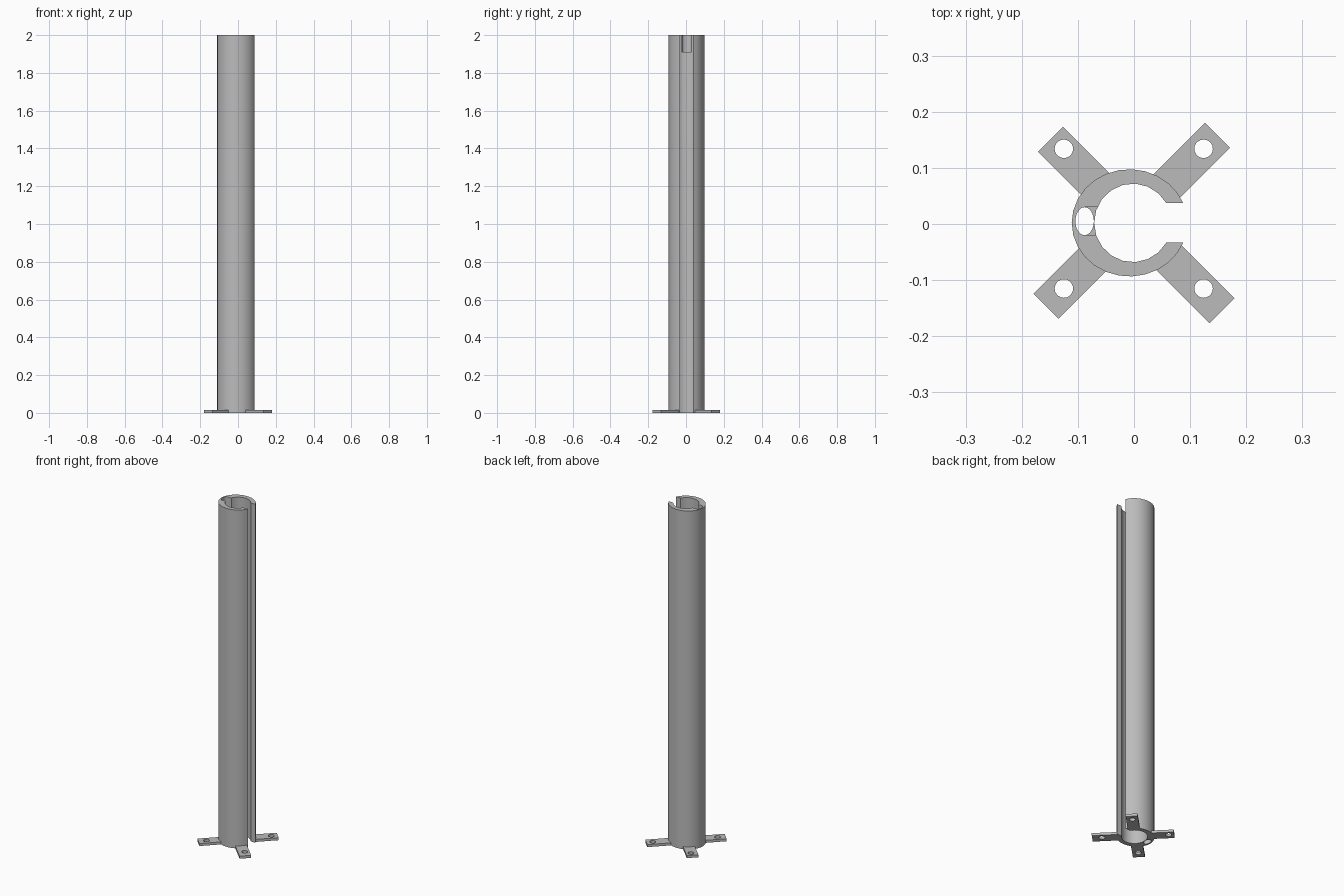
import bpy, bmesh
from math import cos, sin, pi, asin, radians
from mathutils import Matrix, Vector

cube = bpy.data.objects.get("Cube")
if cube:
    bpy.data.objects.remove(cube, do_unlink=True)

grey = bpy.data.materials.new("plain grey")
grey.use_nodes = True
colour = (0.5, 0.5, 0.5, 1)
grey.diffuse_color = colour
grey.node_tree.nodes["Principled BSDF"].inputs["Base Color"].default_value = colour


def prism(name, outline, z0, z1):
    """Extrude a closed 2D outline from z0 to z1."""
    bm = bmesh.new()
    face = bm.faces.new([bm.verts.new((x, y, z0)) for x, y in outline])
    top = bmesh.ops.extrude_face_region(bm, geom=[face])["geom"]
    bmesh.ops.translate(bm, vec=(0, 0, z1 - z0),
                        verts=[v for v in top if isinstance(v, bmesh.types.BMVert)])
    bmesh.ops.recalc_face_normals(bm, faces=bm.faces)
    mesh = bpy.data.meshes.new(name)
    bm.to_mesh(mesh)
    bm.free()
    mesh.materials.append(grey)
    obj = bpy.data.objects.new(name, mesh)
    bpy.context.collection.objects.link(obj)
    return obj


def arc(cx, cy, rx, ry, a0, a1, n):
    return [(cx + rx * cos(a0 + (a1 - a0) * i / n),
             cy + ry * sin(a0 + (a1 - a0) * i / n)) for i in range(n + 1)]


def ellipse(cx, cy, rx, ry, n):
    return arc(cx, cy, rx, ry, 0, 2 * pi, n)[:-1]


def cut(obj, cutters):
    """Subtract the cutters, bake the result and drop the cutters."""
    for c in cutters:
        c.hide_render = True
        mod = obj.modifiers.new("cut", 'BOOLEAN')
        mod.operation, mod.solver, mod.object = 'DIFFERENCE', 'EXACT', c
    bpy.context.view_layer.update()
    graph = bpy.context.evaluated_depsgraph_get()
    mesh = bpy.data.meshes.new_from_object(obj.evaluated_get(graph))
    obj.modifiers.clear()
    obj.data = mesh
    for c in cutters:
        bpy.data.objects.remove(c, do_unlink=True)


def smooth(obj):
    bpy.ops.object.select_all(action='DESELECT')
    obj.select_set(True)
    bpy.context.view_layer.objects.active = obj
    bpy.ops.object.shade_smooth_by_angle(angle=radians(35))


# Tube: C-shaped section, open towards +x
gap, cy = 0.035, 0.002
outer_r = (0.103, 0.0955)
inner_r = (0.069, 0.07)
a, b = asin(gap / outer_r[1]), asin(gap / inner_r[1])
section = (arc(-0.008, cy, *outer_r, a, 2 * pi - a, 24)
           + arc(-0.002, cy, *inner_r, 2 * pi - b, b, 16))
tube = prism("slotted_tube", section, 0, 2)

# Channel running down the thick wall, and the notch opening it at the top
channel = prism("channel_cutter", ellipse(-0.088, 0.005, 0.0165, 0.025, 20), -0.1, 2.1)
notch = prism("notch_cutter",
              [(-0.088, -0.02), (-0.03, -0.02), (-0.03, 0.03), (-0.088, 0.03)], 1.91, 2.1)
cut(tube, [channel, notch])
smooth(tube)

# Four flat mounting feet: name, end centre, bolt hole centre
feet = [("foot_back_left", (0.149, 0.158), (0.124, 0.134)),
        ("foot_back_right", (-0.149, 0.151), (-0.125, 0.134)),
        ("foot_front_right", (-0.1565, -0.1465), (-0.125, -0.115)),
        ("foot_front_left", (0.1565, -0.1545), (0.124, -0.115))]
for name, end, hole in feet:
    end = Vector(end)
    out = Vector((1 if end.x > 0 else -1, 1 if end.y > 0 else -1)).normalized()
    side = Vector((-out.y, out.x)) * 0.0315
    start = end - out * (end.length - 0.086)
    foot = prism(name, [start - side, end - side, end + side, start + side], 0, 0.015)
    cut(foot, [prism("bolt_cutter", ellipse(*hole, 0.0165, 0.0165, 20), -0.1, 0.1)])
    smooth(foot)
